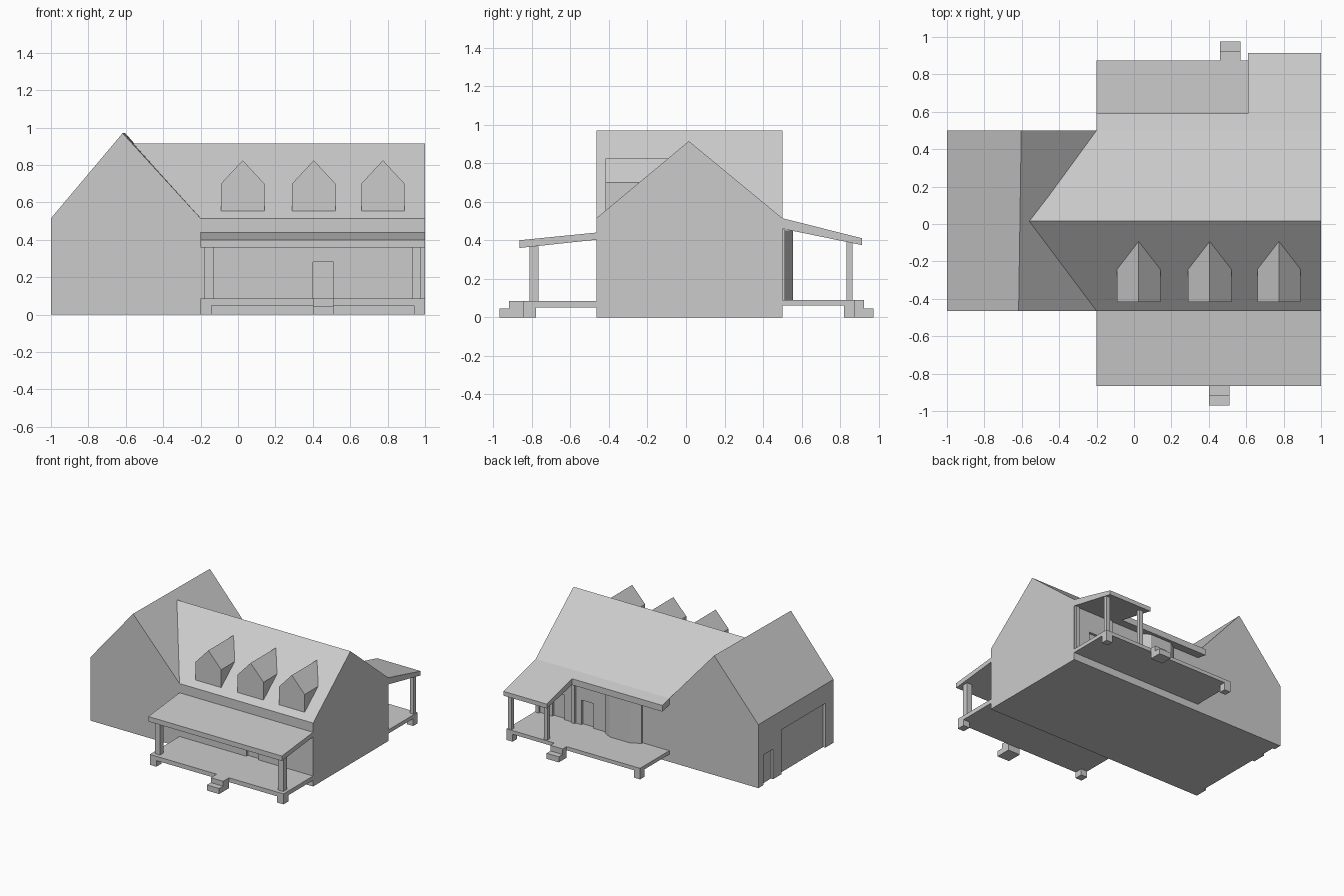
import bpy, bmesh

if "Cube" in bpy.data.objects:
    bpy.data.objects.remove(bpy.data.objects["Cube"])


def add_object(name, bm):
    bmesh.ops.recalc_face_normals(bm, faces=bm.faces)
    mesh = bpy.data.meshes.new(name)
    bm.to_mesh(mesh)
    bm.free()
    ob = bpy.data.objects.new(name, mesh)
    bpy.context.collection.objects.link(ob)
    return ob


def loft(name, near, far):
    """Closed solid between two matching outlines."""
    bm = bmesh.new()
    a = [bm.verts.new(p) for p in near]
    b = [bm.verts.new(p) for p in far]
    bm.faces.new(a)
    bm.faces.new(b)
    for i in range(len(a)):
        j = (i + 1) % len(a)
        bm.faces.new((a[i], a[j], b[j], b[i]))
    return add_object(name, bm)


def along_x(name, yz, x0, x1):
    return loft(name, [(x0, y, z) for y, z in yz], [(x1, y, z) for y, z in yz])


def along_y(name, xz, y0, y1):
    return loft(name, [(x, y0, z) for x, z in xz], [(x, y1, z) for x, z in xz])


def box(name, x0, x1, y0, y1, z0, z1):
    return along_x(name, [(y0, z0), (y1, z0), (y1, z1), (y0, z1)], x0, x1)


def boolean(target, other, operation):
    mod = target.modifiers.new(operation.lower(), 'BOOLEAN')
    mod.operation = operation
    mod.solver = 'EXACT'
    mod.object = other
    other.hide_render = True
    bpy.context.view_layer.objects.active = target
    bpy.ops.object.modifier_apply(modifier=mod.name)
    bpy.data.objects.remove(other)


FRONT, BACK, EAVE = -0.465, 0.5, 0.515

# House body: long gabled block joined to the cross-gabled garage wing
house = along_x("house_body", [(FRONT, 0), (BACK, 0), (BACK, EAVE), (0.015, 0.915), (FRONT, EAVE)], -0.58, 1)


def wing_outline(ridge_x, y):
    return [(x, y, z) for x, z in [(-1, 0), (-0.2, 0), (-0.2, EAVE), (ridge_x, 0.97), (-1, EAVE)]]


boolean(house, loft("wing", wing_outline(-0.617, FRONT), wing_outline(-0.603, BACK)), 'UNION')

# Shallow door recesses: front, two at the back, garage and side door
D = 0.02
for x0, x1, y0, y1, z0, z1 in [
    (0.40, 0.51, FRONT - D, FRONT + D, 0.085, 0.28),
    (0.48, 0.59, BACK - D, BACK + D, 0.09, 0.29),
    (0.74, 0.85, BACK - D, BACK + D, 0.09, 0.29),
    (-1 - D, -1 + D, -0.36, 0.20, -0.01, 0.36),
    (-1 - D, -1 + D, 0.31, 0.435, -0.01, 0.245),
]:
    boolean(house, box("door_cutter", x0, x1, y0, y1, z0, z1), 'DIFFERENCE')

# Dormers
for i, cx in enumerate((0.025, 0.405, 0.775)):
    w = 0.116
    along_y(f"dormer_{i + 1}", [(cx - w, 0.555), (cx + w, 0.555), (cx + w, 0.70), (cx, 0.825), (cx - w, 0.70)],
            -0.417, -0.09)

# Front porch
along_x("front_porch_roof", [(-0.865, 0.36), (FRONT, 0.403), (FRONT, 0.44), (-0.865, 0.40)], -0.2, 1)
box("front_deck", -0.2, 1, -0.845, FRONT, 0.05, 0.085)
for side, leg, post in (("left", -0.2, -0.178), ("right", 0.942, 0.93)):
    box(f"front_deck_foot_{side}", leg, leg + 0.058, -0.845, -0.78, 0, 0.05)
    box(f"front_post_{side}", post, post + 0.046, -0.812, -0.766, 0.085, 0.368)
along_x("front_steps", [(-0.97, 0), (-0.845, 0), (-0.845, 0.085), (-0.92, 0.085), (-0.92, 0.045), (-0.97, 0.045)],
        0.40, 0.51)


# Back eave and the deeper porch roof share one slope
def back_roof(name, x0, x1, y_end):
    run = y_end - BACK
    along_x(name, [(BACK, EAVE), (y_end, EAVE - 0.253 * run), (y_end, 0.46 - 0.205 * run), (BACK, 0.46)], x0, x1)


back_roof("back_eave", -0.2, 0.61, 0.59)
back_roof("back_porch_roof", 0.61, 1, 0.915)

# Back deck, posts and steps
box("back_deck", -0.2, 1, BACK, 0.875, 0.06, 0.09)
for side, x in (("left", -0.2), ("right", 0.945)):
    box(f"back_deck_foot_{side}", x, x + 0.055, 0.82, 0.875, 0, 0.06)
for side, x in (("inner", 0.64), ("outer", 0.96)):
    box(f"back_post_{side}", x, x + 0.032, 0.833, 0.865, 0.09, 0.39)
    box(f"back_pilaster_{side}", x, x + 0.032, BACK, 0.515, 0.09, 0.457)
along_x("back_steps", [(0.975, 0), (0.875, 0), (0.875, 0.09), (0.925, 0.09), (0.925, 0.045), (0.975, 0.045)],
        0.46, 0.57)

# Angled bay on the back wall
bay = [(0.04, BACK), (0.37, BACK), (0.37, 0.512), (0.30, 0.555), (0.11, 0.555), (0.04, 0.512)]
loft("back_bay", [(x, y, 0.09) for x, y in bay], [(x, y, 0.45) for x, y in bay])
